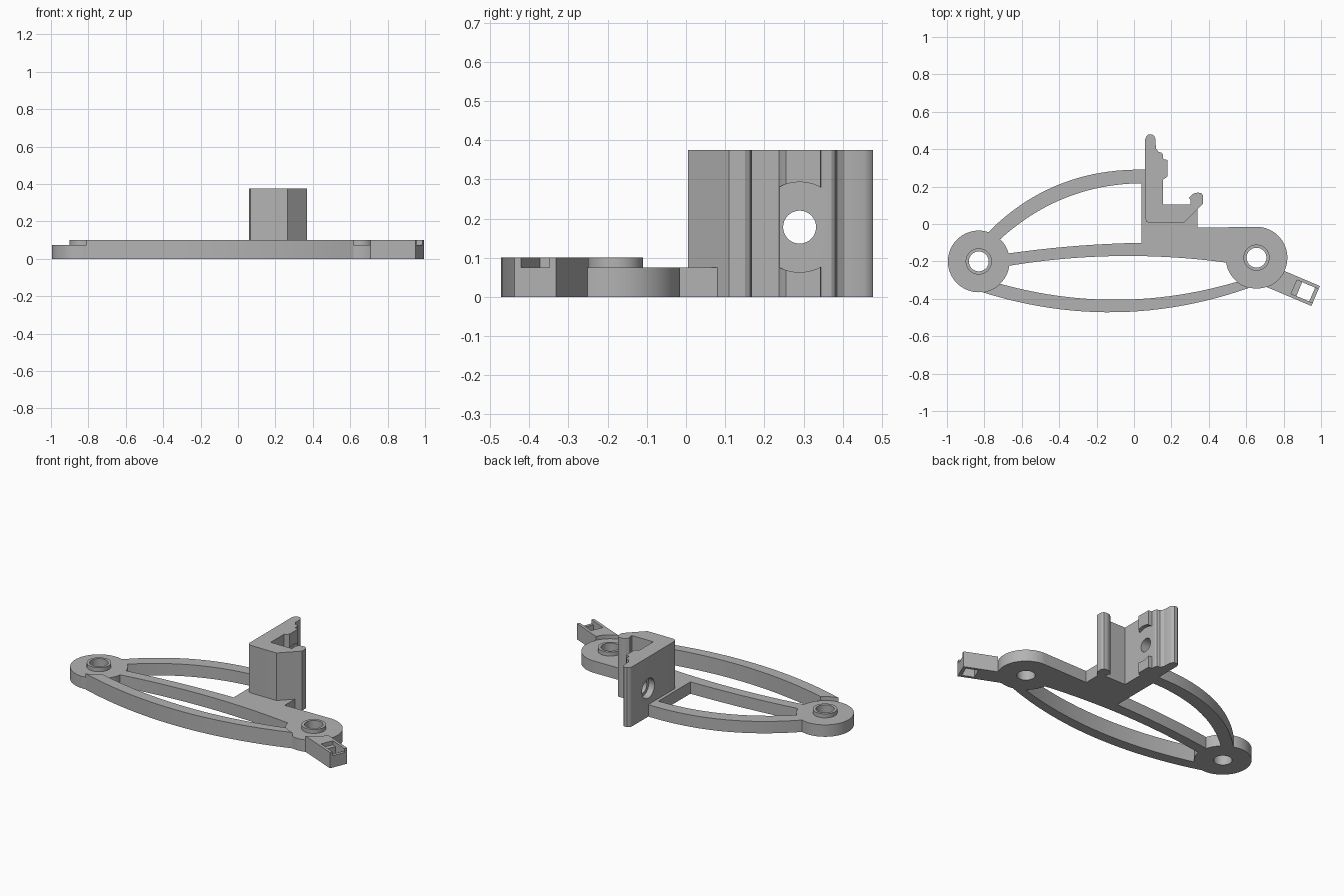
import bpy
import bmesh
from math import radians
from mathutils import Matrix, Vector

default = bpy.data.objects.get("Cube")
if default:
    bpy.data.objects.remove(default, do_unlink=True)

grey = bpy.data.materials.new("plain grey")
grey.use_nodes = True
colour = (0.45, 0.45, 0.45, 1)
grey.diffuse_color = colour
grey.node_tree.nodes["Principled BSDF"].inputs["Base Color"].default_value = colour

PLATE = 0.075
TALL = 0.1
BRACKET = 0.375
LEFT_HUB = Vector((-0.83, -0.2, 0))
RIGHT_HUB = Vector((0.655, -0.18, 0))
HUB_RADIUS = 0.165
BORE = 0.053


def finish(name, bm):
    bmesh.ops.recalc_face_normals(bm, faces=bm.faces)
    mesh = bpy.data.meshes.new(name)
    bm.to_mesh(mesh)
    bm.free()
    mesh.materials.append(grey)
    obj = bpy.data.objects.new(name, mesh)
    bpy.context.collection.objects.link(obj)
    return obj


def prism(name, outline, height):
    """Extrude a flat outline upward from the ground."""
    bm = bmesh.new()
    face = bm.faces.new([bm.verts.new((p[0], p[1], 0)) for p in outline])
    up = bmesh.ops.extrude_face_region(bm, geom=[face])["geom"]
    verts = [g for g in up if isinstance(g, bmesh.types.BMVert)]
    bmesh.ops.translate(bm, verts=verts, vec=(0, 0, height))
    return finish(name, bm)


def cylinder(name, centre, radius, low, high, axis="Z"):
    """Cylinder running from low to high along the chosen axis."""
    bm = bmesh.new()
    bmesh.ops.create_cone(bm, cap_ends=True, segments=64, radius1=radius,
                          radius2=radius, depth=high - low)
    turn = Matrix.Rotation(radians(90), 4, "Y") if axis == "X" else Matrix()
    along = Vector((1, 0, 0)) if axis == "X" else Vector((0, 0, 1))
    place = Matrix.Translation(Vector(centre) + along * (low + high) / 2)
    bm.transform(place @ turn)
    return finish(name, bm)


def box(name, low, high, frame=Matrix()):
    low, high = Vector(low), Vector(high)
    bm = bmesh.new()
    bmesh.ops.create_cube(bm, size=1)
    size = Matrix.Diagonal((*(high - low), 1))
    bm.transform(frame @ Matrix.Translation((low + high) / 2) @ size)
    return finish(name, bm)


def cut(obj, *cutters):
    bpy.context.view_layer.objects.active = obj
    for cutter in cutters:
        mod = obj.modifiers.new("cut", "BOOLEAN")
        mod.operation = "DIFFERENCE"
        mod.solver = "EXACT"
        mod.object = cutter
        bpy.ops.object.modifier_apply(modifier=mod.name)
        bpy.data.objects.remove(cutter, do_unlink=True)


def bow(start, middle, end, steps=24):
    """Points on the curve through three given points."""
    a, m, b = Vector(start), Vector(middle), Vector(end)
    t = (m - a).length / ((m - a).length + (b - m).length)
    ctrl = (m - a * (1 - t) ** 2 - b * t ** 2) / (2 * t * (1 - t))
    points = []
    for i in range(steps + 1):
        s = i / steps
        points.append(a * (1 - s) ** 2 + ctrl * 2 * s * (1 - s) + b * s ** 2)
    return points


def arm(name, outer, inner, height):
    return prism(name, bow(*outer) + bow(*inner)[::-1], height)


def bore(hub):
    return cylinder("bore_cutter", hub, BORE, -1, 1)


def hub_space(hub):
    return cylinder("hub_cutter", hub, HUB_RADIUS, -1, 1)


# Round hubs with raised collars
parts = []
for side, hub in (("right", LEFT_HUB), ("left", RIGHT_HUB)):
    disc = cylinder(side + "_hub", hub, HUB_RADIUS, 0, PLATE)
    collar = cylinder(side + "_collar", hub, 0.07, PLATE, TALL)
    for part in (disc, collar):
        cut(part, bore(hub))
    parts += [disc, collar]

# Curved arms
parts.append(arm("back_arm",
                 ((-0.79, -0.055), (-0.45, 0.19), (0.07, 0.29)),
                 ((-0.73, -0.095), (-0.34, 0.15), (0.07, 0.218)), PLATE))
middle_arm = arm("middle_arm",
                 ((-0.69, -0.16), (-0.315, -0.118), (0.06, -0.1)),
                 ((-0.69, -0.227), (-0.155, -0.173), (0.52, -0.21)), PLATE)
parts.append(middle_arm)
front_arm = arm("front_arm",
                ((-0.81, -0.365), (-0.12, -0.472), (0.62, -0.34)),
                ((-0.75, -0.31), (-0.09, -0.405), (0.58, -0.3)), TALL)
cut(front_arm, hub_space(LEFT_HUB), hub_space(RIGHT_HUB))
parts.append(front_arm)

# Base plate under the bracket, blending into the hub
base = prism("base_plate", [
    (0.04, -0.1), (0.52, -0.21), (0.655, -0.18), (0.655, -0.015),
    (0.34, -0.02), (0.34, 0.08), (0.08, 0.08), (0.08, 0.26), (0.04, 0.26)], PLATE)
cut(base, bore(RIGHT_HUB))
parts.append(base)

# Upright bracket with a hooked lip
bracket = prism("bracket", [
    (0.06, 0.03), (0.067, 0.012), (0.085, 0.005), (0.265, 0.005), (0.37, 0.11),
    (0.37, 0.15), (0.362, 0.163), (0.345, 0.168), (0.325, 0.166), (0.31, 0.157),
    (0.293, 0.14), (0.303, 0.128), (0.303, 0.105), (0.155, 0.105),
    (0.155, 0.238), (0.165, 0.243), (0.18, 0.255), (0.18, 0.343),
    (0.157, 0.345), (0.154, 0.372), (0.147, 0.381), (0.13, 0.386),
    (0.117, 0.405), (0.115, 0.455), (0.108, 0.47), (0.098, 0.478),
    (0.077, 0.478), (0.067, 0.47), (0.06, 0.455)], BRACKET)
screw = (0, 0.29, 0.178)
cut(bracket,
    cylinder("ridge_cutter", screw, 0.115, 0.156, 0.3, "X"),
    cylinder("screw_cutter", screw, 0.042, 0, 0.3, "X"),
    cylinder("recess_cutter", screw, 0.062, 0, 0.1, "X"))
parts.append(bracket)

# Slanted clip with a through slot and an open shallow pocket
frame = Matrix.Translation((0.971, -0.385, 0)) @ Matrix.Rotation(radians(-23), 4, "Z")
clip = box("end_clip", (-0.3, -0.058, 0), (0, 0.058, TALL), frame)
cut(clip, hub_space(RIGHT_HUB),
    box("slot_cutter", (-0.095, -0.04, -1), (-0.02, 0.04, 1), frame),
    box("pocket_cutter", (-0.125, -0.04, PLATE), (0.1, 0.04, 1), frame))
parts.append(clip)

# Smooth the round walls while keeping the edges crisp
bpy.ops.object.select_all(action="DESELECT")
for part in parts:
    part.select_set(True)
bpy.context.view_layer.objects.active = parts[0]
bpy.ops.object.shade_smooth_by_angle(angle=radians(30))
